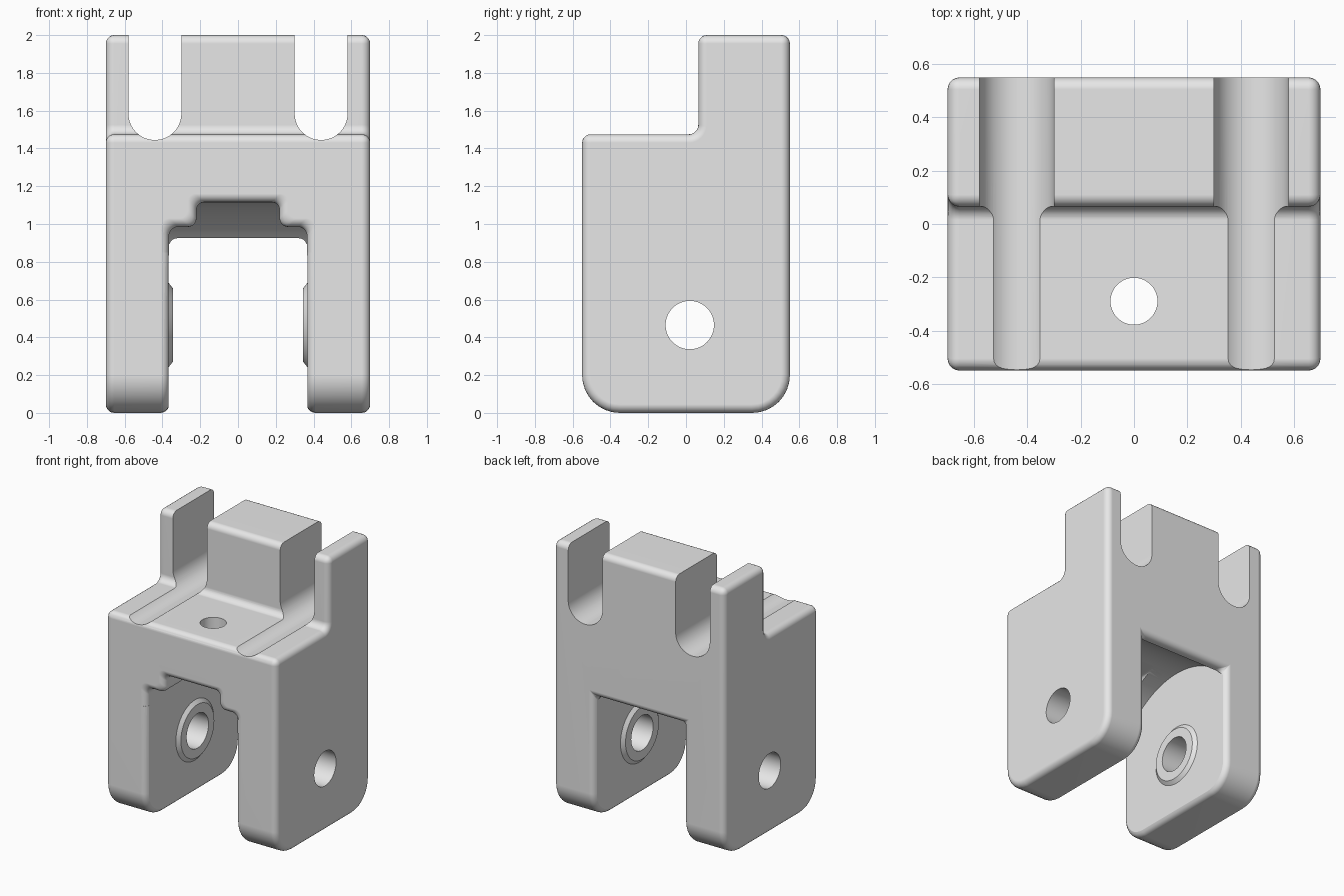
import bpy, bmesh, math
from mathutils import Vector, Matrix

if "Cube" in bpy.data.objects:
    bpy.data.objects.remove(bpy.data.objects["Cube"])

grey = bpy.data.materials.new("light_grey")
grey.use_nodes = True
grey.diffuse_color = (0.8, 0.8, 0.8, 1)
grey.node_tree.nodes["Principled BSDF"].inputs["Base Color"].default_value = (0.8, 0.8, 0.8, 1)


def finish(name, bm):
    bmesh.ops.recalc_face_normals(bm, faces=bm.faces)
    mesh = bpy.data.meshes.new(name)
    bm.to_mesh(mesh)
    bm.free()
    obj = bpy.data.objects.new(name, mesh)
    mesh.materials.append(grey)
    bpy.context.collection.objects.link(obj)
    return obj


def rounded(points, segments=8):
    """Outline from (u, v, radius) corners, each filleted with an arc."""
    out = []
    for i, (u, v, r) in enumerate(points):
        p = Vector((u, v))
        if r == 0:
            out.append(p)
            continue
        a = (Vector(points[i - 1][:2]) - p).normalized()
        b = (Vector(points[(i + 1) % len(points)][:2]) - p).normalized()
        for k in range(segments + 1):
            t = k / segments * math.pi / 2
            out.append(p + r * (a * (1 - math.sin(t)) + b * (1 - math.cos(t))))
    return out


def loft(name, rings):
    """Closed solid through matching rings of 3D points."""
    bm = bmesh.new()
    loops = [[bm.verts.new(p) for p in ring] for ring in rings]
    for lo, hi in zip(loops, loops[1:]):
        for i in range(len(lo)):
            bm.faces.new((lo[i - 1], lo[i], hi[i], hi[i - 1]))
    bm.faces.new(loops[0])
    bm.faces.new(loops[-1])
    return finish(name, bm)


def along_x(name, outline, x0, x1):
    return loft(name, [[(x, p.x, p.y) for p in outline] for x in (x0, x1)])


def along_y(name, outline, y0, y1):
    return loft(name, [[(p.x, y, p.y) for p in outline] for y in (y0, y1)])


def cylinder(name, centre, axis, r1, r2, depth):
    bm = bmesh.new()
    turn = Vector((0, 0, 1)).rotation_difference(Vector(axis)).to_matrix().to_4x4()
    bmesh.ops.create_cone(bm, cap_ends=True, segments=96, radius1=r1, radius2=r2,
                          depth=depth, matrix=Matrix.Translation(centre) @ turn)
    return finish(name, bm)


def apply(obj, mod):
    with bpy.context.temp_override(object=obj, active_object=obj):
        bpy.ops.object.modifier_apply(modifier=mod.name)


def cut(obj, cutter, keep=False):
    mod = obj.modifiers.new("cut", 'BOOLEAN')
    mod.operation, mod.solver, mod.object = 'DIFFERENCE', 'EXACT', cutter
    apply(obj, mod)
    if not keep:
        bpy.data.objects.remove(cutter)


FILLET = 0.045
PIVOT = (0, 0.02, 0.465)

# Body: stepped side profile, forked by a straight opening
body = along_x("bracket_body", rounded([
    (-0.55, 0, 0.2), (0.55, 0, 0.2), (0.55, 2, 0), (0.065, 2, 0),
    (0.065, 1.475, 0.05), (-0.55, 1.475, 0)]), -0.7, 0.7)
cut(body, along_y("opening", rounded([
    (-0.365, -1, 0), (0.365, -1, 0), (0.365, 0.925, 0), (-0.365, 0.925, 0)]), -1, 1))

# Rounded edges all over
bevel = body.modifiers.new("fillet", 'BEVEL')
bevel.width, bevel.segments = FILLET, 5
bevel.limit_method, bevel.angle_limit = 'ANGLE', math.radians(35)
bevel.use_clamp_overlap = False
apply(body, bevel)


# Notched recess under the front edge, flaring out at the front face
def recess_ring(y, m):
    w, n, low, top = 0.366 + m, 0.22 + m, 0.985 + m, 1.115 + m
    return [(p.x, y, p.y) for p in rounded([
        (-w, 0.85, 0), (w, 0.85, 0), (w, low, 0.05), (n, low, 0.045), (n, top, 0.04),
        (-n, top, 0.04), (-n, low, 0.045), (-w, low, 0.05)])]


rings = [recess_ring(0, 0)]
for k in range(6):
    t = k / 5 * math.pi / 2
    rings.append(recess_ring(-0.55 + FILLET * (1 - math.sin(t)), FILLET * (1 - math.cos(t))))
rings.append(recess_ring(-0.6, FILLET))
cut(body, loft("front_recess", rings))

# Round clearance about the pivot
cut(body, cylinder("clearance", PIVOT, (1, 0, 0), 0.65, 0.65, 0.734))

# Round-bottomed slots through the top
for side in (-1, 1):
    x = side * 0.44
    cut(body, along_y("slot", rounded([
        (x - 0.14, 1.445, 0.139), (x + 0.14, 1.445, 0.139),
        (x + 0.14, 2.5, 0), (x - 0.14, 2.5, 0)], 16), -1, 1))

# Vertical bolt hole
cut(body, cylinder("bolt_hole", (0, -0.29, 1.3), (0, 0, 1), 0.088, 0.088, 1))

# Chamfered bosses on the inner leg faces, and the pivot bore through everything
bore = cylinder("pivot_bore", PIVOT, (1, 0, 0), 0.128, 0.128, 3)
parts = [body]
for side, label in ((1, "left"), (-1, "right")):
    boss = cylinder(label + "_pivot_boss", (side * 0.357, PIVOT[1], PIVOT[2]),
                    (-side, 0, 0), 0.225, 0.195, 0.024)
    cut(boss, bore, keep=True)
    parts.append(boss)
cut(body, bore)

# Smooth shading with crisp edges
for obj in parts:
    bpy.ops.object.select_all(action='DESELECT')
    obj.select_set(True)
    bpy.context.view_layer.objects.active = obj
    bpy.ops.object.shade_smooth_by_angle(angle=math.radians(30))
    weighted = obj.modifiers.new("flat_normals", 'WEIGHTED_NORMAL')
    weighted.keep_sharp = True
